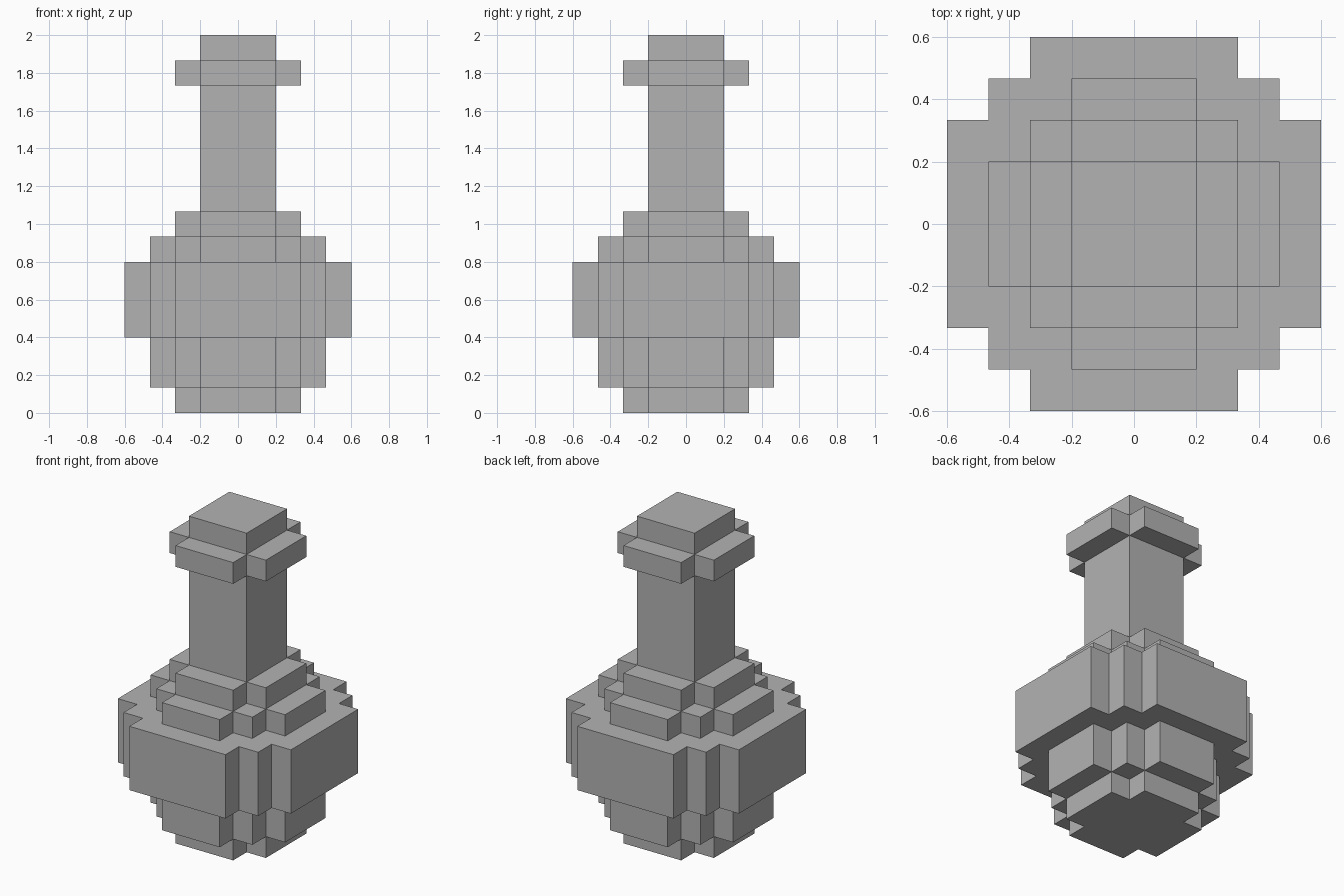
import bpy
import bmesh

cube = bpy.data.objects.get("Cube")
if cube:
    bpy.data.objects.remove(cube, do_unlink=True)

UNIT = 2 / 30  # the flask is 30 half-blocks tall

# Single flat colour
grey = bpy.data.materials.new("plain_grey")
grey.use_nodes = True
colour = (0.45, 0.45, 0.45, 1)
grey.diffuse_color = colour
grey.node_tree.nodes["Principled BSDF"].inputs["Base Color"].default_value = colour


def stepped_outline(corners):
    """Outline with four-fold symmetry from the stepped corners of one quarter."""
    quarter = [corners[0]]
    for (_, y0), (x1, y1) in zip(corners, corners[1:]):
        quarter += [(x1, y0), (x1, y1)]
    outline = []
    for _ in range(4):
        outline += quarter
        quarter = [(-y, x) for x, y in quarter]
    return outline


def tier(name, corners, bottom, top):
    """Extrude a stepped outline from bottom to top."""
    bm = bmesh.new()
    verts = [bm.verts.new((x * UNIT, y * UNIT, bottom * UNIT))
             for x, y in stepped_outline(corners)]
    face = bm.faces.new(verts)
    raised = bmesh.ops.extrude_face_region(bm, geom=[face], use_keep_orig=True)
    moved = [g for g in raised["geom"] if isinstance(g, bmesh.types.BMVert)]
    bmesh.ops.translate(bm, verts=moved, vec=(0, 0, (top - bottom) * UNIT))
    bmesh.ops.recalc_face_normals(bm, faces=bm.faces)
    mesh = bpy.data.meshes.new(name)
    bm.to_mesh(mesh)
    bm.free()
    mesh.materials.append(grey)
    obj = bpy.data.objects.new(name, mesh)
    bpy.context.collection.objects.link(obj)


# Plan shapes
square = [(3, 3)]
cross = [(5, 3), (3, 5)]
round_small = [(7, 3), (5, 5), (3, 7)]
round_large = [(9, 5), (7, 7), (5, 9)]

# Bulb of the flask
tier("base_foot", cross, 0, 2)
tier("lower_bowl", round_small, 2, 6)
tier("belly", round_large, 6, 12)
tier("upper_bowl", round_small, 12, 14)
tier("shoulder", cross, 14, 16)

# Neck, collar and stopper
tier("neck", square, 16, 26)
tier("collar", cross, 26, 28)
tier("stopper", square, 28, 30)
